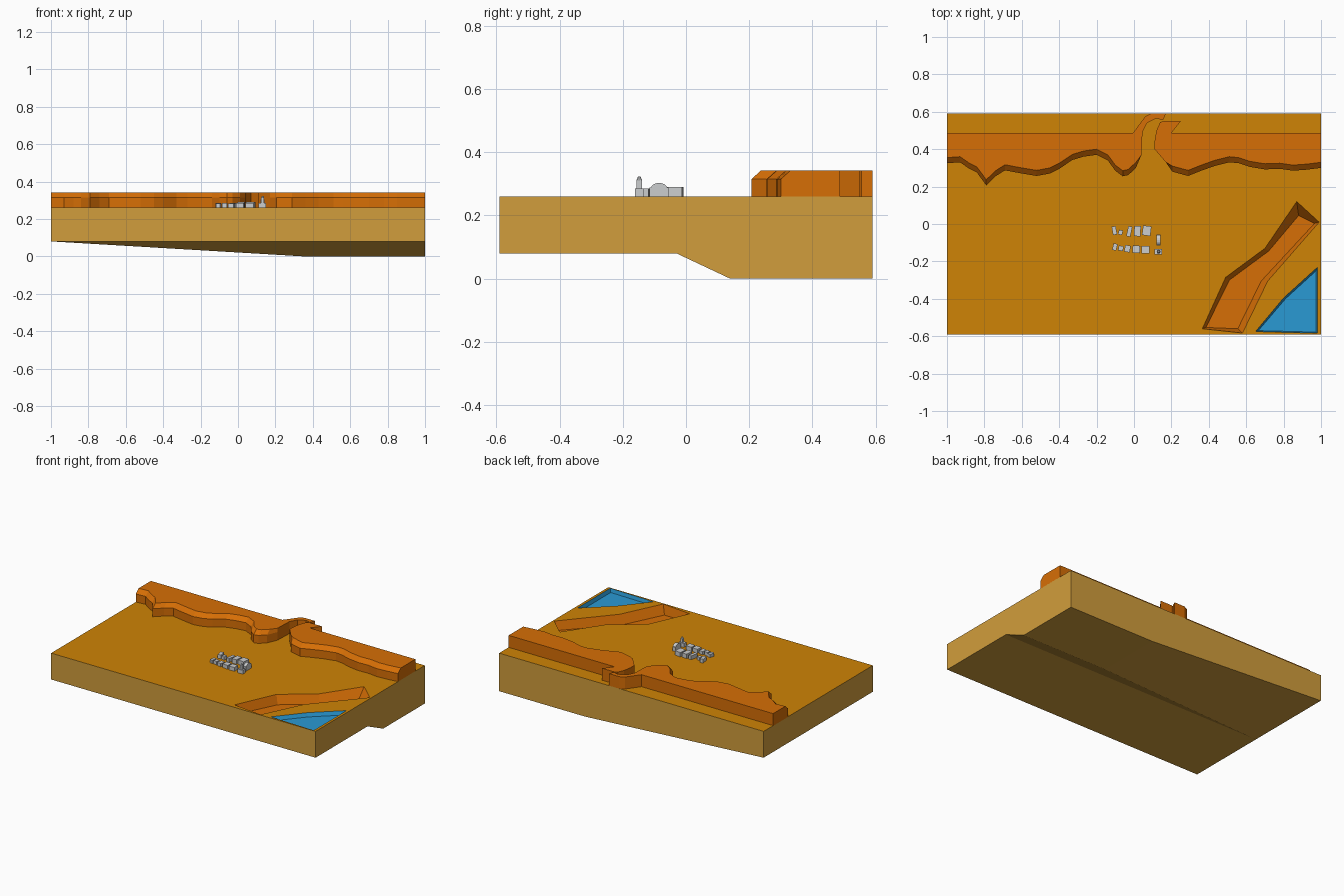
import bpy, bmesh, math
from mathutils import Matrix

if "Cube" in bpy.data.objects:
    bpy.data.objects.remove(bpy.data.objects["Cube"])


def material(name, rgb):
    m = bpy.data.materials.new(name)
    m.diffuse_color = [(c / 255) ** 2.2 for c in rgb] + [1]
    m.use_nodes = True
    m.node_tree.nodes["Principled BSDF"].inputs["Base Color"].default_value = m.diffuse_color
    return m


SAND = material("desert_sand", (205, 130, 14))
TAN = material("tan_earth", (208, 156, 62))
ROCK = material("orange_rock", (213, 110, 14))
WATER = material("water_blue", (46, 152, 210))
GREY = material("building_grey", (202, 204, 205))


def finish(bm, name, mats):
    bmesh.ops.recalc_face_normals(bm, faces=bm.faces)
    me = bpy.data.meshes.new(name)
    bm.to_mesh(me)
    bm.free()
    for m in mats:
        me.materials.append(m)
    ob = bpy.data.objects.new(name, me)
    bpy.context.collection.objects.link(ob)
    return ob


def ring(bm, pts, z):
    return [bm.verts.new((x, y, z)) for x, y in pts]


def bridge(bm, a, b, mat=0):
    n = len(a)
    for i in range(n):
        j = (i + 1) % n
        bm.faces.new((a[i], a[j], b[j], b[i])).material_index = mat


TOP = 0.26
bm = bmesh.new()

# Underside: grid that drops towards the back right
xs, ys = (-1, 0.35, 1), (-0.59, -0.03, 0.14, 0.59)
low = [[bm.verts.new((x, y, 0 if (i > 0 and j > 1) else 0.08))
        for j, y in enumerate(ys)] for i, x in enumerate(xs)]
for i in range(2):
    for j in range(3):
        a, b, c, d = low[i][j], low[i + 1][j], low[i + 1][j + 1], low[i][j + 1]
        bm.faces.new((a, b, c)).material_index = 1
        bm.faces.new((a, c, d)).material_index = 1

# Side walls
rim_low = ([low[i][0] for i in range(3)] + [low[2][j] for j in (1, 2, 3)]
           + [low[1][3]] + [low[0][j] for j in (3, 2, 1)])
rim = ring(bm, [(v.co.x, v.co.y) for v in rim_low], TOP)
bridge(bm, rim_low, rim, 1)

# Recesses in the top: dry canyon and pool, each with sloping walls
canyon_rim = [(.365, -.56), (.49, -.285), (.70, -.13), (.87, .12),
              (.99, .01), (.715, -.305), (.58, -.583)]
canyon_floor = [(.385, -.553), (.51, -.30), (.72, -.145), (.88, .045),
                (.965, .003), (.68, -.305), (.555, -.56)]
pool_rim = [(.65, -.575), (.80, -.395), (.982, -.23), (.982, -.584)]
pool_floor = [(.665, -.57), (.81, -.40), (.974, -.25), (.974, -.578)]
loops = [rim]
for outer, inner, depth, mat in ((canyon_rim, canyon_floor, .06, 2),
                                 (pool_rim, pool_floor, .025, 3)):
    a, b = ring(bm, outer, TOP), ring(bm, inner, TOP - depth)
    bridge(bm, a, b, mat)
    bm.faces.new(b).material_index = mat
    loops.append(a)

# Top surface filled around the recesses
edges = []
for lp in loops:
    for i, v in enumerate(lp):
        edges.append(bm.edges.get((v, lp[(i + 1) % len(lp)])))
bmesh.ops.triangle_fill(bm, edges=edges, use_beauty=True)
finish(bm, "desert_base", [SAND, TAN, ROCK, WATER])


# Cliffs: front points lean back at the crest, the rest stand upright
def cliff(name, front, rest):
    pts = front + rest
    top = [(x, y + .03) for x, y in front] + rest
    bm = bmesh.new()
    a, b, c = ring(bm, pts, TOP - .002), ring(bm, pts, .315), ring(bm, top, .342)
    bridge(bm, a, b)
    bridge(bm, b, c)
    bm.faces.new(a)
    bm.faces.new(c)
    finish(bm, name, [ROCK])


cliff("left_cliff",
      [(-1, .325), (-.93, .33), (-.88, .295), (-.84, .275), (-.79, .207),
       (-.74, .255), (-.69, .287), (-.60, .27), (-.52, .257), (-.45, .27),
       (-.40, .295), (-.33, .342), (-.27, .36), (-.20, .37), (-.14, .34),
       (-.10, .285), (-.06, .255), (-.03, .262), (.01, .30)],
      [(.04, .37), (.045, .49), (.07, .54), (.12, .565), (.155, .555),
       (.17, .59), (.09, .59), (.06, .575), (-.005, .487), (-1, .487)])
cliff("right_cliff",
      [(.205, .28), (.24, .27), (.29, .257), (.36, .285), (.43, .31),
       (.51, .33), (.56, .325), (.62, .305), (.70, .292), (.78, .295),
       (.85, .285), (.92, .29), (1, .30)],
      [(1, .487), (.20, .487), (.25, .55), (.16, .55), (.14, .545),
       (.12, .50), (.11, .44), (.11, .40), (.17, .33)])


# Town: small box houses in two rows, (x, y, width, depth, height, turn)
def box(bm, x, y, w, d, h, turn=0):
    bmesh.ops.create_cube(bm, size=1, matrix=Matrix.Translation((x, y, TOP + h / 2))
                          @ Matrix.Rotation(math.radians(turn), 4, 'Z')
                          @ Matrix.Diagonal((w, d, h, 1)))


houses = [(-.105, -.035, .022, .045, .026, 10), (-.072, -.045, .022, .025, .022, -15),
          (-.025, -.04, .022, .055, .026, -12), (.018, -.038, .035, .055, .03, -4),
          (.068, -.036, .045, .052, .03, -8),
          (-.102, -.123, .022, .036, .022, -14), (-.07, -.13, .026, .026, .024, -10),
          (-.035, -.132, .03, .036, .022, -12), (.012, -.135, .04, .04, .026, -5),
          (.062, -.138, .042, .04, .026, 0)]
bm = bmesh.new()
for h in houses:
    box(bm, *h)
finish(bm, "town_houses", [GREY])

# Round-roofed hall
bm = bmesh.new()
box(bm, .13, -.085, .022, .06, .028)
arc = [(-.085 + .026 * math.cos(math.pi * k / 8), TOP + .026 + .017 * math.sin(math.pi * k / 8))
       for k in range(9)]
a = [bm.verts.new((.119, y, z)) for y, z in arc]
b = [bm.verts.new((.141, y, z)) for y, z in arc]
bridge(bm, a, b)
bm.faces.new(a)
bm.faces.new(b)
finish(bm, "arched_hall", [GREY])

# Church with tower
bm = bmesh.new()
box(bm, .13, -.148, .04, .028, .026)
box(bm, .132, -.148, .016, .018, .052)
bmesh.ops.create_cone(bm, cap_ends=True, segments=8, radius1=.009, radius2=.004, depth=.012,
                      matrix=Matrix.Translation((.132, -.148, TOP + .057)))
finish(bm, "church_tower", [GREY])
